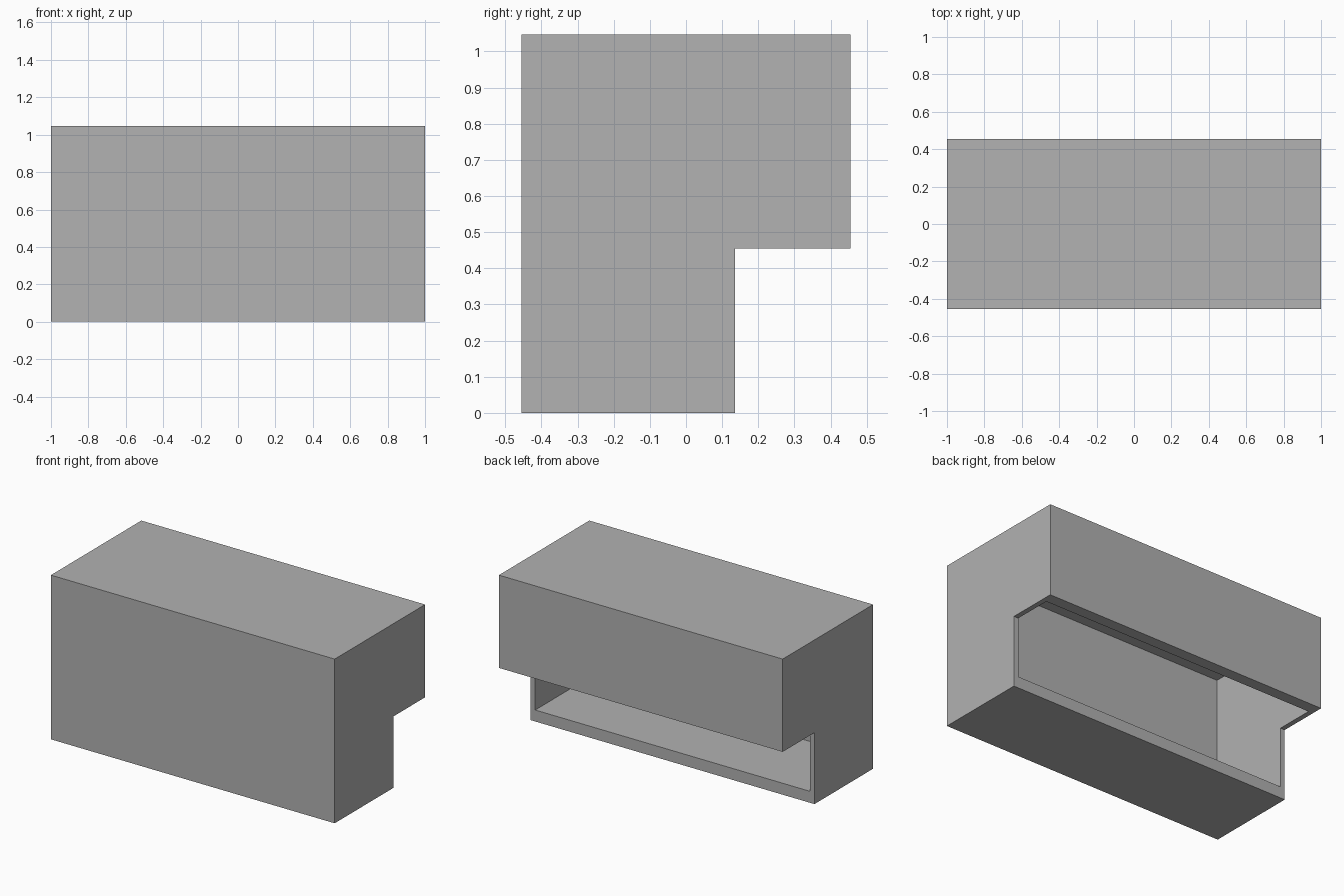
import bpy
import bmesh

cube = bpy.data.objects.get("Cube")
if cube:
    bpy.data.objects.remove(cube, do_unlink=True)

# One plain grey
grey = bpy.data.materials.new("plain grey")
grey.use_nodes = True
colour = (0.445, 0.445, 0.445, 1)
grey.diffuse_color = colour
grey.node_tree.nodes["Principled BSDF"].inputs["Base Color"].default_value = colour


def prism(name, profile, half_width):
    """Extrude a (y, z) profile along x, centred on x = 0."""
    bm = bmesh.new()
    face = bm.faces.new([bm.verts.new((-half_width, y, z)) for y, z in profile])
    new = bmesh.ops.extrude_face_region(bm, geom=[face])["geom"]
    verts = [v for v in new if isinstance(v, bmesh.types.BMVert)]
    bmesh.ops.translate(bm, verts=verts, vec=(2 * half_width, 0, 0))
    bmesh.ops.recalc_face_normals(bm, faces=bm.faces)
    mesh = bpy.data.meshes.new(name)
    bm.to_mesh(mesh)
    bm.free()
    mesh.materials.append(grey)
    obj = bpy.data.objects.new(name, mesh)
    bpy.context.collection.objects.link(obj)
    return obj


depth, height = 0.455, 1.046      # half depth, full height
step_y, step_z = 0.135, 0.455     # inner corner of the overhang
wall, thick = 0.032, 0.073        # thin panels; floor and rear panel

# Stepped outer shell
shell = prism("cabinet_shell", [
    (-depth, 0), (step_y, 0), (step_y, step_z),
    (depth, step_z), (depth, height), (-depth, height)], 1)

# Hollow that opens through the lower back and the underside of the overhang
out = 0.05
hollow = prism("hollow_cutter", [
    (-depth + wall, thick), (step_y + out, thick),
    (step_y + out, step_z - out), (depth - thick, step_z - out),
    (depth - thick, height - wall), (-depth + wall, height - wall)], 1 - wall)
hollow.hide_render = True

cut = shell.modifiers.new("hollow", 'BOOLEAN')
cut.operation = 'DIFFERENCE'
cut.solver = 'EXACT'
cut.object = hollow

# Apply the cut and discard the cutter
bpy.context.view_layer.objects.active = shell
shell.select_set(True)
bpy.ops.object.modifier_apply(modifier=cut.name)
bpy.data.objects.remove(hollow, do_unlink=True)
